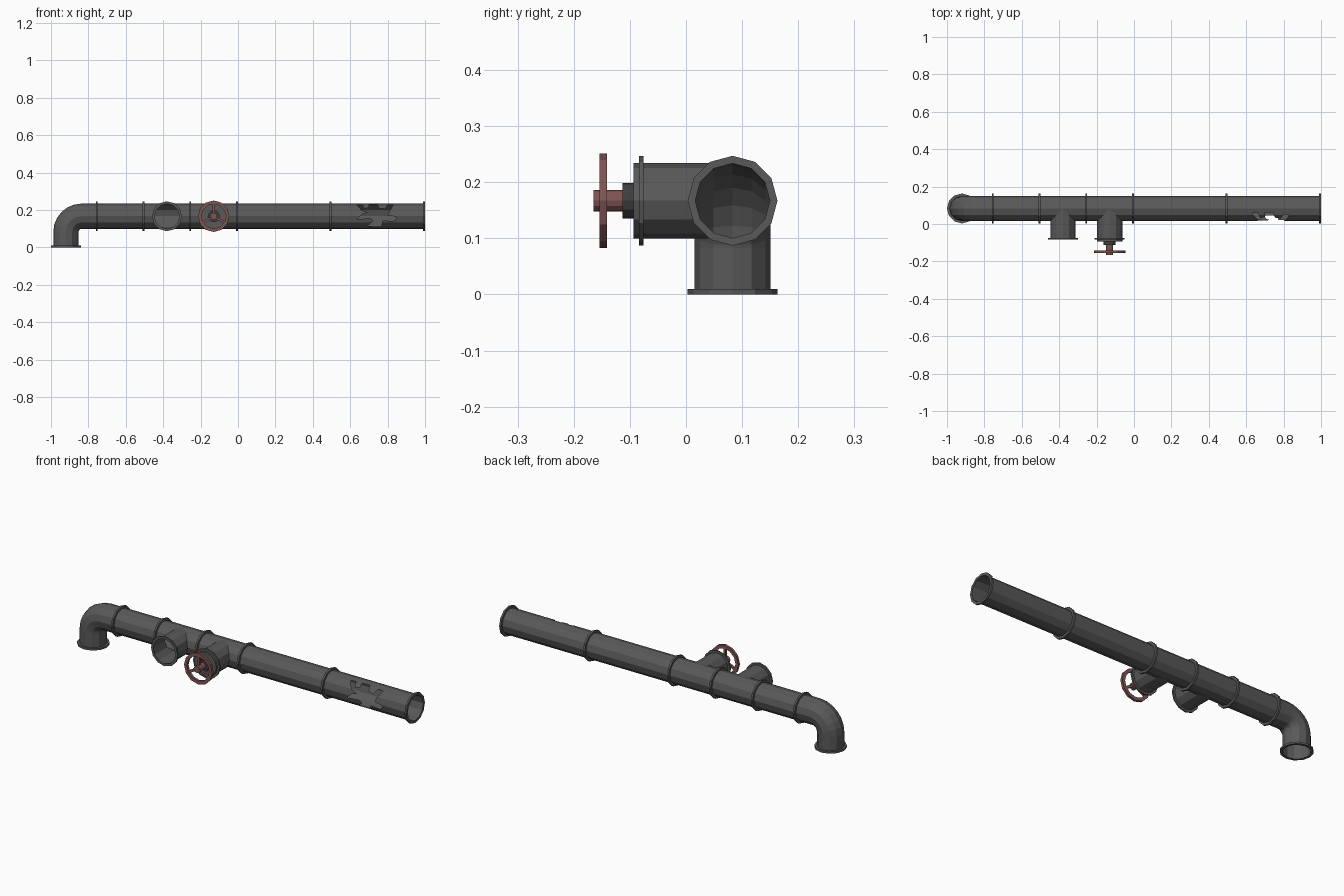
import bpy, bmesh, math
from mathutils import Vector, Matrix

if "Cube" in bpy.data.objects:
    bpy.data.objects.remove(bpy.data.objects["Cube"])

SIDES = 12
R, RF = 0.0675, 0.08          # pipe and flange radius
CY, CZ = 0.083, 0.167         # main pipe axis
X, Y, Z = Vector((1, 0, 0)), Vector((0, 1, 0)), Vector((0, 0, 1))


def material(name, col):
    m = bpy.data.materials.new(name)
    m.diffuse_color = (*col, 1)
    m.use_nodes = True
    m.node_tree.nodes["Principled BSDF"].inputs["Base Color"].default_value = m.diffuse_color
    return m


GREY = material("pipe grey", (0.100, 0.100, 0.100))
DARK = material("dark fitting", (0.050, 0.050, 0.053))
RED = material("faded red", (0.215, 0.090, 0.090))


def finish(name, bm, mat):
    bmesh.ops.recalc_face_normals(bm, faces=bm.faces)
    me = bpy.data.meshes.new(name)
    bm.to_mesh(me)
    bm.free()
    me.materials.append(mat)
    ob = bpy.data.objects.new(name, me)
    bpy.context.collection.objects.link(ob)
    return ob


def skin(rings, loop=False, caps=False, n=SIDES):
    """Join rings (centre, u, v, radius) into a tube."""
    bm = bmesh.new()
    rows = []
    for c, u, v, r in rings:
        angs = [2 * math.pi * i / n for i in range(n)]
        rows.append([bm.verts.new(c + u * r * math.cos(a) + v * r * math.sin(a)) for a in angs])
    pairs = list(zip(rows, rows[1:])) + ([(rows[-1], rows[0])] if loop else [])
    for a, b in pairs:
        for i in range(n):
            j = (i + 1) % n
            bm.faces.new((a[i], a[j], b[j], b[i]))
    if caps:
        bm.faces.new(rows[0])
        bm.faces.new(rows[-1])
    return bm


def straight(start, axis, profile, **kw):
    """Tube along an axis from (distance, radius) pairs."""
    u, v = {"x": (Y, Z), "y": (X, Z), "z": (X, Y)}[axis]
    d = {"x": X, "y": Y, "z": Z}[axis]
    return skin([(Vector(start) + d * t, u, v, r) for t, r in profile], **kw)


def flange(name, centre, axis, w=0.005):
    prof = [(-w, R - 0.001), (-w, RF), (w, RF), (w, R - 0.001)]
    finish(name, straight(centre, axis, prof, loop=True), GREY)


def bisect(bm, co, no):
    bmesh.ops.bisect_plane(bm, geom=bm.verts[:] + bm.edges[:] + bm.faces[:],
                           plane_co=co, plane_no=no, dist=1e-6)


def drop(bm, test):
    bad = [f for f in bm.faces if test(f.calc_center_median())]
    bmesh.ops.delete(bm, geom=bad, context="FACES")


def in_branch(p, xc):
    return p.y - CY < -abs(p.x - xc)


def mitre(bm, xc):
    for s in (1, -1):
        bisect(bm, Vector((xc, CY, CZ)), Vector((1, s, 0)))


def inside(p, poly):
    hit = False
    for (x1, z1), (x2, z2) in zip(poly, poly[1:] + poly[:1]):
        if (z1 > p.z) != (z2 > p.z) and p.x < (x2 - x1) * (p.z - z1) / (z2 - z1) + x1:
            hit = not hit
    return hit


# main pipe pieces, two of them opened up for a mitred branch
for name, x0, x1 in (("plain_pipe", -0.005, 0.495), ("short_pipe", -0.755, -0.505)):
    finish(name, straight((0, CY, CZ), "x", [(x0, R), (x1, R)]), GREY)

for name, xc, end in (("open_tee", -0.38, -0.083), ("valve_tee", -0.13, -0.094)):
    bm = straight((0, CY, CZ), "x", [(xc - 0.125, R), (xc + 0.125, R)])
    mitre(bm, xc)
    drop(bm, lambda p: in_branch(p, xc))
    finish(name + "_run", bm, GREY)
    bm = straight((xc, 0, CZ), "y", [(end, R), (CY + R, R)], n=SIDES)
    mitre(bm, xc)
    drop(bm, lambda p: not in_branch(p, xc))
    finish(name + "_branch", bm, GREY)
    flange(name + "_flange", (xc, -0.080, CZ), "y", 0.004)

# broken pipe with a jagged hole in its front
hole = [(0.635, 0.228), (0.665, 0.228), (0.675, 0.208), (0.70, 0.214), (0.70, 0.229),
        (0.745, 0.229), (0.755, 0.210), (0.785, 0.206), (0.80, 0.226), (0.83, 0.226),
        (0.812, 0.198), (0.80, 0.172), (0.85, 0.164), (0.835, 0.140), (0.775, 0.145),
        (0.765, 0.112), (0.69, 0.114), (0.725, 0.142), (0.71, 0.158), (0.635, 0.150),
        (0.665, 0.178), (0.695, 0.186), (0.66, 0.200)]
bm = straight((0, CY, CZ), "x", [(0.495, R), (0.60, R), (0.88, R), (0.995, R)])
for a, b in zip(hole, hole[1:] + hole[:1]):
    near = [f for f in bm.faces if f.calc_center_median().y < CY
            and 0.60 < f.calc_center_median().x < 0.88]
    geom = list({e for f in near for e in f.edges}) + list({v for f in near for v in f.verts}) + near
    bmesh.ops.bisect_plane(bm, geom=geom, plane_co=Vector((a[0], 0, a[1])), dist=1e-6,
                           plane_no=Vector((b[1] - a[1], 0, a[0] - b[0])))
drop(bm, lambda p: p.y < CY and inside(p, hole))
bmesh.ops.dissolve_limit(bm, angle_limit=0.02, verts=bm.verts, edges=bm.edges)
finish("broken_pipe", bm, GREY)

# flanges along the run
for i, x in enumerate((-0.755, -0.505, -0.255, -0.005, 0.495, 0.995)):
    flange(f"run_flange_{i + 1}", (x, CY, CZ), "x")

# elbow turning down to the floor
B = 0.084
bend = Vector((-0.92 + B, CY, CZ - B))
rings = [(Vector((-0.755, CY, CZ)), Z, Y, R)]
for i in range(7):
    a = math.pi / 2 + math.pi / 2 * i / 6
    out = Vector((math.cos(a), 0, math.sin(a)))
    rings.append((bend + out * B, out, Y, R))
rings.append((Vector((-0.92, CY, 0)), -X, Y, R))
finish("elbow", skin(rings), GREY)
flange("floor_flange", (-0.92, CY, 0.005), "z")

# valve: end cap, gland, stem and hand wheel
VX = -0.13
origin = (VX, 0, CZ)
finish("valve_cap", straight(origin, "y", [(-0.094, R), (-0.084, R)], caps=True), GREY)
finish("valve_gland", straight(origin, "y", [(-0.113, 0.032), (-0.093, 0.032)], caps=True), DARK)
finish("valve_stem", straight(origin, "y", [(-0.165, 0.019), (-0.112, 0.019)], caps=True), RED)
rim = [(-0.154, 0.066), (-0.154, 0.084), (-0.141, 0.084), (-0.141, 0.066)]
finish("wheel_rim", straight(origin, "y", rim, loop=True), RED)
for i in range(3):
    a = math.pi / 2 + i * 2 * math.pi / 3
    bm = bmesh.new()
    m = (Matrix.Translation((VX, -0.1475, CZ)) @ Matrix.Rotation(-a, 4, "Y")
         @ Matrix.Translation((0.042, 0, 0)) @ Matrix.Diagonal((0.054, 0.009, 0.013, 1)))
    bmesh.ops.create_cube(bm, size=1, matrix=m)
    finish(f"wheel_spoke_{i + 1}", bm, RED)
